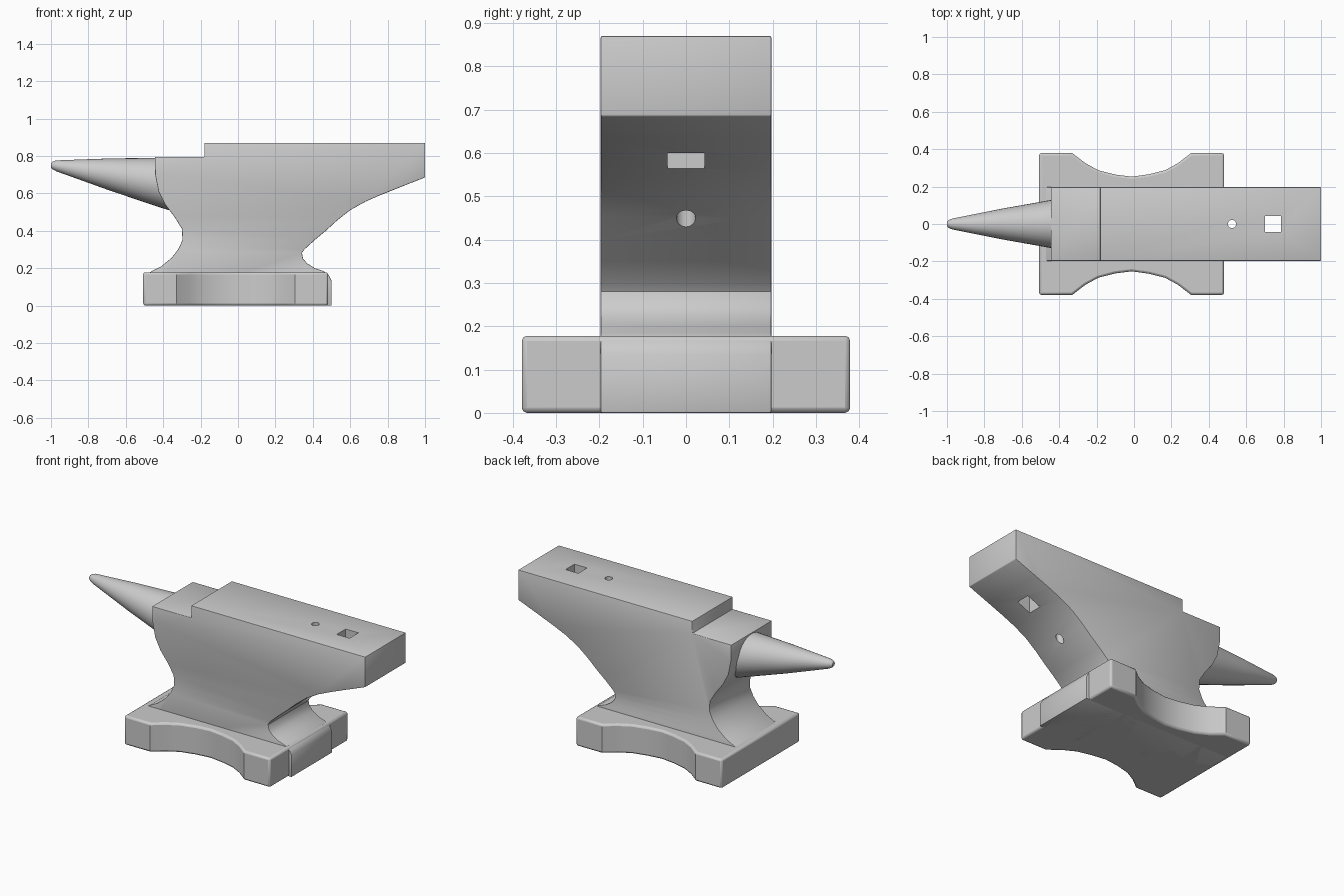
import bpy, bmesh, math
from mathutils import Vector

if "Cube" in bpy.data.objects:
    bpy.data.objects.remove(bpy.data.objects["Cube"])


def finish(name, bm, bevel=0.0):
    bmesh.ops.recalc_face_normals(bm, faces=bm.faces)
    mesh = bpy.data.meshes.new(name)
    bm.to_mesh(mesh)
    bm.free()
    ob = bpy.data.objects.new(name, mesh)
    bpy.context.collection.objects.link(ob)
    if bevel:
        mod = ob.modifiers.new("soft_edges", 'BEVEL')
        mod.width = bevel
        mod.segments = 2
        mod.limit_method = 'ANGLE'
        mod.angle_limit = math.radians(60)
    return ob


def extrude(name, points, shift, bevel=0.0):
    bm = bmesh.new()
    face = bm.faces.new([bm.verts.new(p) for p in points])
    geom = bmesh.ops.extrude_face_region(bm, geom=[face])["geom"]
    verts = [g for g in geom if isinstance(g, bmesh.types.BMVert)]
    bmesh.ops.translate(bm, verts=verts, vec=Vector(shift))
    return finish(name, bm, bevel)


def select_only(ob):
    bpy.ops.object.select_all(action='DESELECT')
    ob.select_set(True)
    bpy.context.view_layer.objects.active = ob


# Body: side profile with face, step, waist and heel
half = 0.197
profile = [
    (-0.18, 0.87), (1.0, 0.87), (1.0, 0.685), (0.86, 0.63), (0.76, 0.59),
    (0.68, 0.555), (0.60, 0.51), (0.53, 0.455), (0.47, 0.40), (0.41, 0.35),
    (0.355, 0.30), (0.342, 0.28), (0.348, 0.25), (0.37, 0.225), (0.41, 0.20),
    (0.455, 0.185), (0.485, 0.165), (0.50, 0.135), (0.50, 0.0), (-0.49, 0.0),
    (-0.49, 0.165), (-0.46, 0.185), (-0.41, 0.21), (-0.355, 0.255),
    (-0.32, 0.30), (-0.297, 0.35), (-0.30, 0.41), (-0.34, 0.475),
    (-0.39, 0.54), (-0.425, 0.61), (-0.443, 0.70), (-0.445, 0.795), (-0.18, 0.795),
]
body = extrude("anvil_body", [(x, -half, z) for x, z in profile],
               (0, 2 * half, 0), 0.004)

# Hardy hole and pritchel hole
bpy.ops.mesh.primitive_cube_add(size=1, location=(0.743, 0, 0.7))
hardy = bpy.context.object
hardy.scale = (0.086, 0.086, 0.6)
bpy.ops.mesh.primitive_cylinder_add(vertices=16, radius=0.022, depth=0.8,
                                    location=(0.524, 0, 0.7))
pritchel = bpy.context.object
for label, cutter in (("hardy_hole_cutter", hardy), ("pritchel_hole_cutter", pritchel)):
    cutter.name = label
    cutter.hide_render = True
    mod = body.modifiers.new(label, 'BOOLEAN')
    mod.operation = 'DIFFERENCE'
    mod.solver = 'EXACT'
    mod.object = cutter
select_only(body)
for mod in list(body.modifiers):
    bpy.ops.object.modifier_apply(modifier=mod.name)
for cutter in (hardy, pritchel):
    bpy.data.objects.remove(cutter)

# Base plate with waisted sides
side = [(-0.507, 0.379), (-0.33, 0.379), (-0.26, 0.325), (-0.19, 0.287), (-0.10, 0.264),
        (-0.012, 0.253), (0.08, 0.266), (0.165, 0.287), (0.235, 0.325),
        (0.305, 0.379), (0.482, 0.379)]
outline = side + [(x, -y) for x, y in reversed(side)]
base = extrude("base_plate", [(x, y, 0) for x, y in outline], (0, 0, 0.178), 0.012)

# Horn: round rings (x, centre z, radius) with a flat-ish top line
rings = [(-1.0, 0.75, 0.012), (-0.992, 0.749, 0.02), (-0.972, 0.747, 0.029),
         (-0.70, 0.703, 0.083), (-0.44, 0.661, 0.129), (-0.37, 0.650, 0.140)]
sides = 32
bm = bmesh.new()
loops = []
for x, z, r in rings:
    loops.append([bm.verts.new((x, r * math.cos(2 * math.pi * i / sides),
                                z + r * math.sin(2 * math.pi * i / sides)))
                  for i in range(sides)])
for a, b in zip(loops, loops[1:]):
    for i in range(sides):
        j = (i + 1) % sides
        bm.faces.new((a[i], a[j], b[j], b[i]))
bm.faces.new(loops[0])
bm.faces.new(loops[-1])
horn = finish("horn", bm)

for ob in (body, base, horn):
    select_only(ob)
    bpy.ops.object.shade_smooth_by_angle(angle=math.radians(35))
